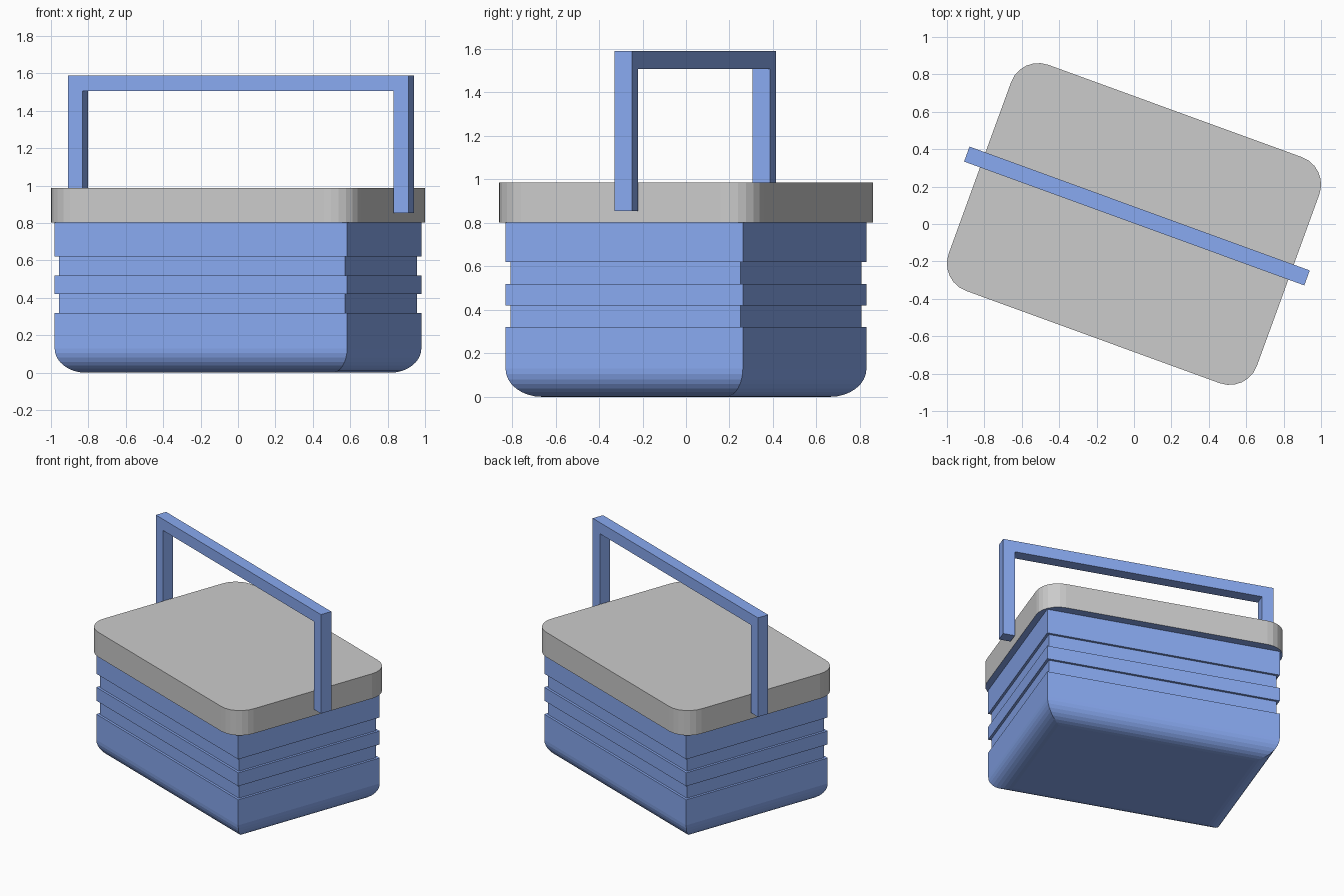
import bpy, bmesh
from math import sin, cos, pi, radians

if "Cube" in bpy.data.objects:
    bpy.data.objects.remove(bpy.data.objects["Cube"])

TURN = radians(-20)

blue = bpy.data.materials.new("blue_plastic")
blue.diffuse_color = (0.25, 0.4, 0.88, 1)
blue.use_nodes = True
blue.node_tree.nodes["Principled BSDF"].inputs["Base Color"].default_value = blue.diffuse_color


def outline(a, b, r=0, seg=6):
    """Rectangle of half-size a, b with optional rounded corners."""
    if r == 0:
        return [(a, b), (-a, b), (-a, -b), (a, -b)]
    pts = []
    for i, (sx, sy) in enumerate([(1, 1), (-1, 1), (-1, -1), (1, -1)]):
        for k in range(seg + 1):
            t = (i + k / seg) * pi / 2
            pts.append((sx * (a - r) + r * cos(t), sy * (b - r) + r * sin(t)))
    return pts


def loft(name, rings, materials=()):
    """Closed solid through stacked rings of (outline, z)."""
    bm = bmesh.new()
    loops = [[bm.verts.new((x, y, z)) for x, y in pts] for pts, z in rings]
    for lo, hi in zip(loops, loops[1:]):
        n = len(lo)
        for i in range(n):
            j = (i + 1) % n
            bm.faces.new((lo[i], lo[j], hi[j], hi[i]))
    bm.faces.new(loops[0][::-1])
    bm.faces.new(loops[-1])
    return finish(name, bm, materials)


def finish(name, bm, materials=()):
    bmesh.ops.recalc_face_normals(bm, faces=bm.faces)
    me = bpy.data.meshes.new(name)
    bm.to_mesh(me)
    bm.free()
    for m in materials:
        me.materials.append(m)
    ob = bpy.data.objects.new(name, me)
    ob.rotation_euler.z = TURN
    bpy.context.collection.objects.link(ob)
    return ob


# Box body: rounded bottom edge, two grooves around the sides
R, G = 0.13, 0.0175
profile = [(R * (1 - sin(t)), R * (1 - cos(t)))
           for t in (k * pi / 16 for k in range(9))]
for z in (0.32, 0.52):
    profile += [(0, z), (G, z), (G, z + 0.1), (0, z + 0.1)]
profile.append((0, 0.81))
loft("box_body", [(outline(0.832 - d, 0.581 - d), z) for d, z in profile], [blue])

# Grey lid with rounded corners and a blue underside
lid_shape = outline(0.877, 0.643, 0.155)
lid = loft("lid", [(lid_shape, 0.803), (lid_shape, 0.987)])
grey = bpy.data.materials.new("grey_plastic")
grey.diffuse_color = (0.8, 0.8, 0.8, 1)
grey.use_nodes = True
grey.node_tree.nodes["Principled BSDF"].inputs["Base Color"].default_value = grey.diffuse_color
lid.data.materials.append(grey)
lid.data.materials.append(blue)
for p in lid.data.polygons:
    if p.normal.z < -0.9:
        p.material_index = 1

# Handle: square-section arch, slightly behind the middle
H, T, Z0, Z1, YC, W = 0.968, 0.083, 0.855, 1.59, 0.0455, 0.0425
arch = [(-H, Z0), (-H, Z1), (H, Z1), (H, Z0),
        (H - T, Z0), (H - T, Z1 - T), (T - H, Z1 - T), (T - H, Z0)]
bm = bmesh.new()
face = bm.faces.new([bm.verts.new((x, YC - W, z)) for x, z in arch])
ext = bmesh.ops.extrude_face_region(bm, geom=[face], use_keep_orig=True)
verts = [g for g in ext["geom"] if isinstance(g, bmesh.types.BMVert)]
bmesh.ops.translate(bm, vec=(0, 2 * W, 0), verts=verts)
finish("handle", bm, [blue])
